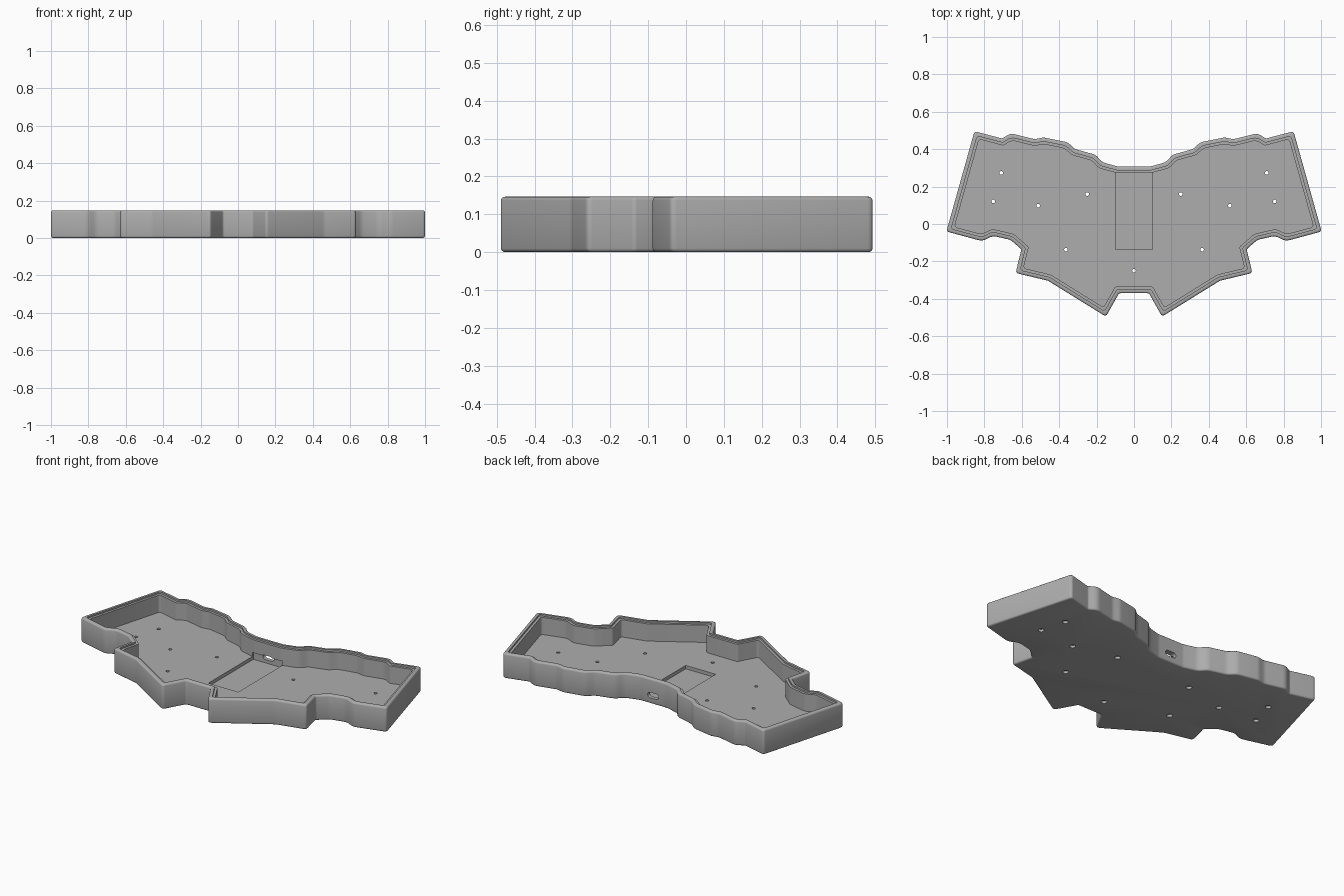
import bpy, bmesh, math
from mathutils import Vector

cube = bpy.data.objects.get("Cube")
if cube:
    bpy.data.objects.remove(cube)

HEIGHT, FLOOR, WALL, LIP = 0.147, 0.035, 0.035, 0.021

# Right half of the case outline, clockwise from the back centre
half = [(.085, .307), (.17, .33), (.205, .37), (.315, .4), (.355, .437),
        (.485, .463), (.53, .453), (.66, .485), (.705, .457), (.853, .496),
        (1.003, -.04), (.81, -.092), (.755, -.063), (.66, -.085),
        (.602, -.135), (.633, -.262), (.46, -.303), (.15, -.495), (.08, -.37)]
outline = [Vector(p) for p in half] + [Vector((-x, y)) for x, y in reversed(half)]


def inset(points, d):
    """Mitred inward offset of a clockwise outline."""
    result = []
    for i, p in enumerate(points):
        a = (p - points[i - 1]).normalized()
        b = (points[(i + 1) % len(points)] - p).normalized()
        na, nb = Vector((a.y, -a.x)), Vector((b.y, -b.x))
        result.append(p + (na + nb) * d / (1 + na.dot(nb)))
    return result


def rounded(points, steps=5):
    """Round each corner; gentle corners get a broader curve."""
    result = []
    for i, p in enumerate(points):
        to_prev = points[i - 1] - p
        to_next = points[(i + 1) % len(points)] - p
        turn = math.pi - to_prev.angle(to_next)
        radius = 0.06 if turn < 0.8 else 0.016
        t = min(radius * math.tan(turn / 2),
                0.42 * min(to_prev.length, to_next.length))
        a = p + to_prev.normalized() * t
        b = p + to_next.normalized() * t
        for k in range(steps):
            s = k / (steps - 1)
            result.append(a * (1 - s) ** 2 + p * 2 * s * (1 - s) + b * s * s)
    return result


def make_object(name, bm):
    bmesh.ops.recalc_face_normals(bm, faces=bm.faces)
    mesh = bpy.data.meshes.new(name)
    bm.to_mesh(mesh)
    bm.free()
    obj = bpy.data.objects.new(name, mesh)
    bpy.context.collection.objects.link(obj)
    return obj


# Case shell: loops from the underside, over the rim and down to the floor
fillet = 0.01
section = [(fillet * (1 - math.sin(a)), fillet * (1 - math.cos(a)))
           for a in (0, math.pi / 6, math.pi / 3, math.pi / 2)]
section += [(d, HEIGHT - z) for d, z in reversed(section)]
section += [(LIP, HEIGHT), (LIP, HEIGHT - .01), (WALL, HEIGHT - .01), (WALL, FLOOR)]

bm = bmesh.new()
loops = [[bm.verts.new((p.x, p.y, z)) for p in rounded(inset(outline, d))]
         for d, z in section]
for low, high in zip(loops, loops[1:]):
    for i in range(len(low)):
        bm.faces.new((low[i - 1], low[i], high[i], high[i - 1]))
bm.faces.new(loops[0])
bm.faces.new(loops[-1])
case = make_object("keyboard_case", bm)

grey = bpy.data.materials.new("grey plastic")
grey.use_nodes = True
colour = (.42, .42, .42, 1)
grey.diffuse_color = colour
grey.node_tree.nodes["Principled BSDF"].inputs["Base Color"].default_value = colour
case.data.materials.append(grey)


def cut(bm, name):
    cutter = make_object(name, bm)
    cutter.hide_render = True
    bpy.context.view_layer.objects.active = case
    mod = case.modifiers.new(name, 'BOOLEAN')
    mod.operation = 'DIFFERENCE'
    mod.solver = 'EXACT'
    mod.object = cutter
    bpy.ops.object.modifier_apply(modifier=name)
    bpy.data.objects.remove(cutter)


def box(x, y0, y1, z0, z1):
    bm = bmesh.new()
    bmesh.ops.create_cube(bm, size=1)
    bmesh.ops.scale(bm, vec=(2 * x, y1 - y0, z1 - z0), verts=bm.verts)
    bmesh.ops.translate(bm, vec=(0, (y0 + y1) / 2, (z0 + z1) / 2), verts=bm.verts)
    return bm


# Controller recess, running slightly under the back wall
cut(box(.098, -.137, .284, .015, .06), "controller_recess")

# Rounded cable port through the back wall
port = box(.036, .25, .36, .034, .066)
bmesh.ops.bevel(port, geom=[e for e in port.edges
                            if abs(e.verts[0].co.y - e.verts[1].co.y) > .05],
                offset=.0155, segments=5, profile=.5, affect='EDGES')
cut(port, "cable_port")

# Screw holes with counterbores underneath
holes = [(.71, .273), (.752, .121), (.512, .098), (.25, .16), (.364, -.137)]
holes += [(-x, y) for x, y in holes] + [(0, -.25)]
for name, radius, depth in (("screw_holes", .0095, .2), ("counterbores", .016, .03)):
    bm = bmesh.new()
    for x, y in holes:
        ring = bmesh.ops.create_cone(bm, cap_ends=True, segments=20, radius1=radius,
                                     radius2=radius, depth=depth)
        bmesh.ops.translate(bm, vec=(x, y, 0), verts=ring["verts"])
    cut(bm, name)

bpy.ops.object.select_all(action='DESELECT')
case.select_set(True)
bpy.context.view_layer.objects.active = case
bpy.ops.object.shade_smooth_by_angle(angle=math.radians(35))
